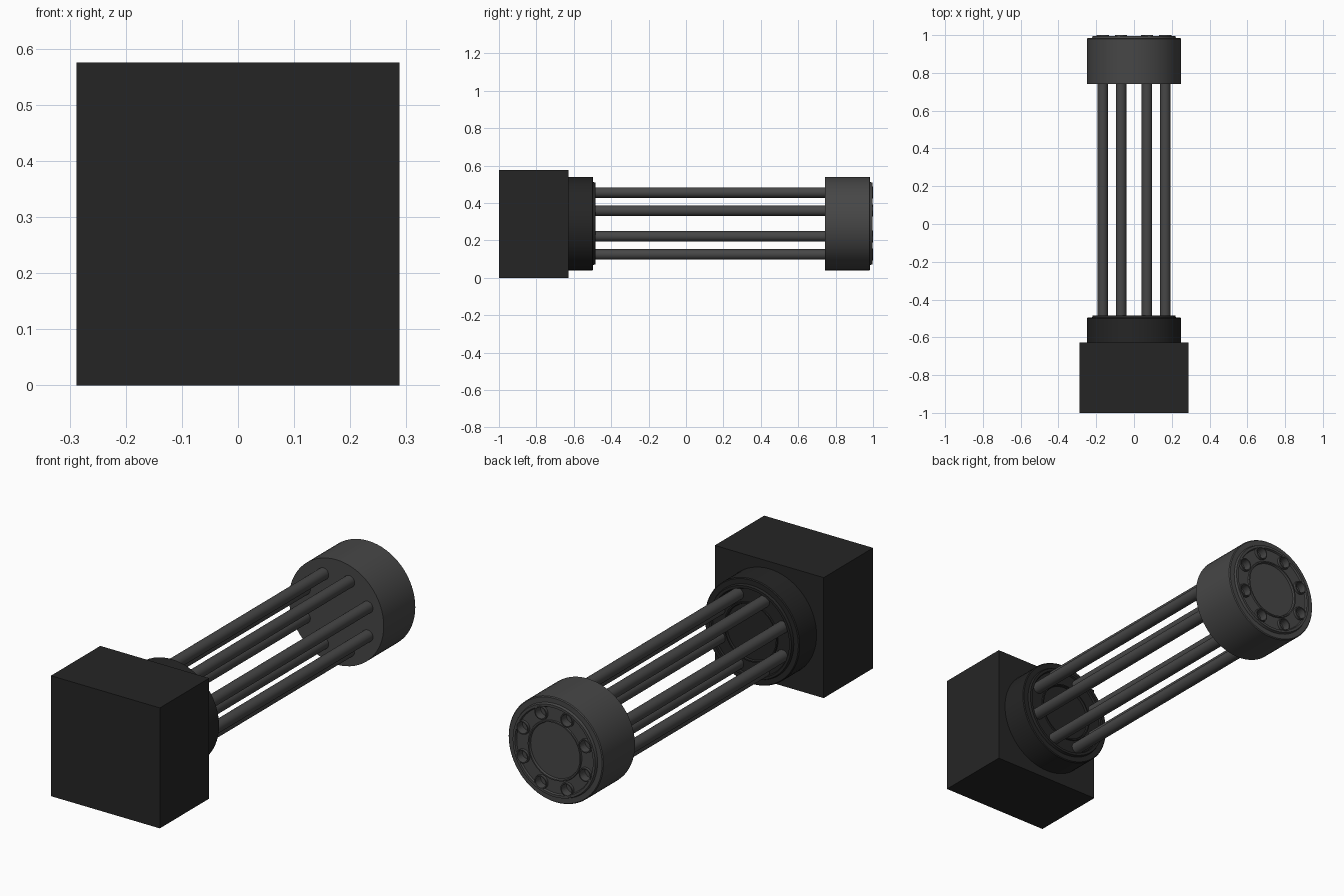
import bpy, bmesh, math
from mathutils import Matrix, Vector

if "Cube" in bpy.data.objects:
    bpy.data.objects.remove(bpy.data.objects["Cube"])

CZ = 0.29       # height of the long axis
RING = 0.179    # radius of the circle the rods sit on


def mat(name, v):
    m = bpy.data.materials.new(name)
    m.diffuse_color = (v, v, v, 1)
    m.use_nodes = True
    m.node_tree.nodes["Principled BSDF"].inputs["Base Color"].default_value = m.diffuse_color
    return m


DARK = mat("near black", 0.0185)
GREY = mat("charcoal grey", 0.062)


def finish(name, bm, material, smooth=True):
    bmesh.ops.recalc_face_normals(bm, faces=bm.faces)
    me = bpy.data.meshes.new(name)
    bm.to_mesh(me)
    bm.free()
    ob = bpy.data.objects.new(name, me)
    bpy.context.collection.objects.link(ob)
    me.materials.append(material)
    if smooth:
        bpy.ops.object.select_all(action='DESELECT')
        ob.select_set(True)
        bpy.context.view_layer.objects.active = ob
        bpy.ops.object.shade_smooth_by_angle(angle=math.radians(30))
    return ob


def lathe(bm, profile, cx=0, cz=CZ, n=64, closed=False):
    # revolve (radius, y) points around an axis parallel to y
    vs = [bm.verts.new((cx + r, y, cz)) for r, y in profile]
    pairs = list(zip(vs, vs[1:])) + ([(vs[-1], vs[0])] if closed else [])
    es = [bm.edges.new(p) for p in pairs]
    bmesh.ops.spin(bm, geom=vs + es, cent=(cx, 0, cz), axis=(0, 1, 0),
                   angle=2 * math.pi, steps=n, use_merge=True)
    bmesh.ops.remove_doubles(bm, verts=bm.verts, dist=1e-5)


def ring_points():
    for i in range(8):
        a = math.radians(22.5 + 45 * i)
        yield RING * math.cos(a), CZ + RING * math.sin(a)


def cap_profile(y0, y1):
    # drum with a raised, grooved end plate and a recessed centre
    return [(0, y0), (0.25, y0), (0.25, y1 - 0.02), (0.246, y1 - 0.016),
            (0.222, y1 - 0.016), (0.218, y1 - 0.004), (0.206, y1 - 0.004),
            (0.202, y1 - 0.012), (0.142, y1 - 0.012), (0.14, y1 - 0.006),
            (0.134, y1 - 0.006), (0.131, y1 - 0.016), (0, y1 - 0.016)]


# base block
bm = bmesh.new()
bmesh.ops.create_cube(bm, size=1, matrix=Matrix.Translation((0, -0.814, 0.2875))
                      @ Matrix.Diagonal((0.575, 0.372, 0.575, 1)))
finish("base_block", bm, DARK, False)

# collar on the block
bm = bmesh.new()
lathe(bm, cap_profile(-0.64, -0.48))
finish("base_collar", bm, DARK)

# end drum, with eight blind holes
bm = bmesh.new()
lathe(bm, cap_profile(0.742, 1.0))
drum = finish("end_drum", bm, GREY)

bm = bmesh.new()
for x, z in ring_points():
    bmesh.ops.create_cone(bm, cap_ends=True, segments=24, radius1=0.027, radius2=0.027,
                          depth=0.1, matrix=Matrix.Translation((x, 1.01, z))
                          @ Matrix.Rotation(math.pi / 2, 4, 'X'))
cutter = finish("hole_cutter", bm, GREY, False)
cutter.hide_render = True
cutter.hide_set(True)
mod = drum.modifiers.new("holes", 'BOOLEAN')
mod.operation = 'DIFFERENCE'
mod.solver = 'EXACT'
mod.object = cutter

# thin raised rims around the holes
bm = bmesh.new()
for x, z in ring_points():
    lathe(bm, [(0.026, 0.982), (0.033, 0.982), (0.032, 1.0), (0.027, 1.0)],
          x, z, 24, True)
finish("hole_rims", bm, GREY)

# eight rods joining collar and drum
for i, (x, z) in enumerate(ring_points()):
    bm = bmesh.new()
    lathe(bm, [(0, -0.51), (0.028, -0.51), (0.028, 0.76), (0, 0.76)], x, z, 24)
    finish("rod_%d" % (i + 1), bm, GREY)
